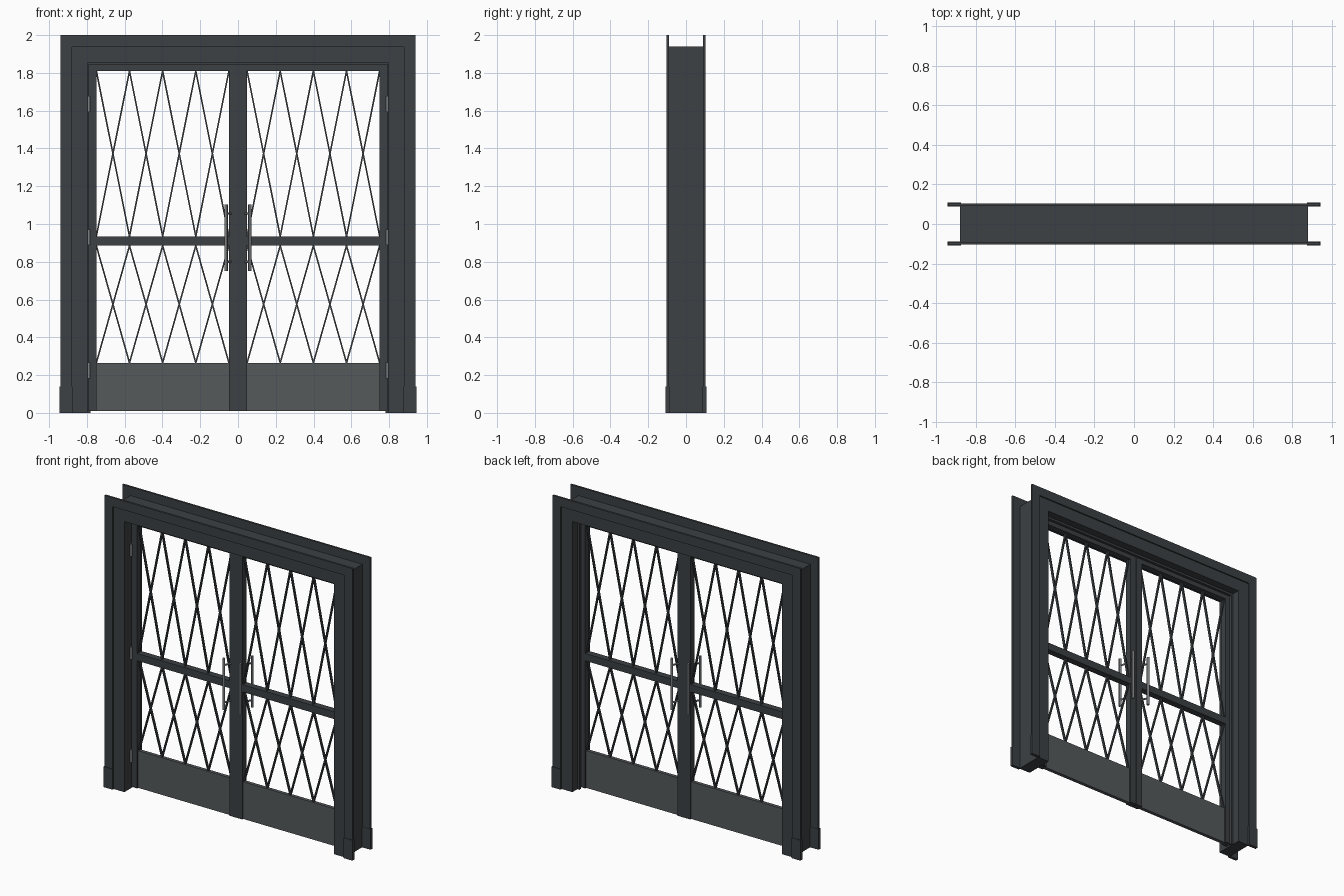
import bpy, bmesh, math
from mathutils import Vector, Matrix

if "Cube" in bpy.data.objects:
    bpy.data.objects.remove(bpy.data.objects["Cube"])


def material(name, rgba):
    m = bpy.data.materials.new(name)
    m.diffuse_color = rgba
    m.use_nodes = True
    m.node_tree.nodes["Principled BSDF"].inputs["Base Color"].default_value = m.diffuse_color
    return m


DARK = material("dark_metal", (0.045, 0.052, 0.056, 1))
STEEL = material("steel", (0.2, 0.21, 0.22, 1))
PANEL = material("kick_panel", (0.09, 0.1, 0.105, 0.65))


def finish(name, bm, mat):
    bmesh.ops.recalc_face_normals(bm, faces=bm.faces)
    me = bpy.data.meshes.new(name)
    bm.to_mesh(me)
    bm.free()
    me.materials.append(mat)
    ob = bpy.data.objects.new(name, me)
    bpy.context.collection.objects.link(ob)
    return ob


def add_box(bm, x, y, z):
    size = (x[1] - x[0], y[1] - y[0], z[1] - z[0])
    mid = Vector((sum(x) / 2, sum(y) / 2, sum(z) / 2))
    bmesh.ops.create_cube(bm, size=1, matrix=Matrix.Translation(mid) @ Matrix.Diagonal((*size, 1)))


def box(name, x, y, z, mat=DARK):
    bm = bmesh.new()
    add_box(bm, x, y, z)
    return finish(name, bm, mat)


def arch(name, inner, outer, z_in, z_out, y):
    # upside-down U profile in the front plane, extruded through the depth
    pts = [(-outer, 0), (-outer, z_out), (outer, z_out), (outer, 0),
           (inner, 0), (inner, z_in), (-inner, z_in), (-inner, 0)]
    bm = bmesh.new()
    f = bm.faces.new([bm.verts.new((px, y[0], pz)) for px, pz in pts])
    r = bmesh.ops.extrude_face_region(bm, geom=[f])
    bmesh.ops.translate(bm, vec=(0, y[1] - y[0], 0),
                        verts=[v for v in r["geom"] if isinstance(v, bmesh.types.BMVert)])
    return finish(name, bm, DARK)


def add_rod(bm, a, b, r, sides=12):
    a, b = Vector(a), Vector(b)
    d = b - a
    m = Matrix.Translation((a + b) / 2) @ d.to_track_quat('Z', 'Y').to_matrix().to_4x4()
    bmesh.ops.create_cone(bm, cap_ends=True, segments=sides, radius1=r, radius2=r,
                          depth=d.length, matrix=m)


def add_bar(bm, x0, z0, x1, z1, width, depth):
    # slanted flat bar in the door plane
    length = math.hypot(x1 - x0, z1 - z0)
    m = (Matrix.Translation(((x0 + x1) / 2, 0, (z0 + z1) / 2))
         @ Matrix.Rotation(math.atan2(x1 - x0, z1 - z0), 4, 'Y')
         @ Matrix.Diagonal((width, depth, length, 1)))
    bmesh.ops.create_cube(bm, size=1, matrix=m)


# door lining and stop
arch("door_frame", 0.795, 0.88, 1.855, 1.94, (-0.095, 0.095))
arch("door_stop", 0.78, 0.797, 1.84, 1.857, (0.024, 0.042))

# casings and plinth blocks on both faces of the wall
for face, s in (("front", -1), ("back", 1)):
    arch(face + "_casing", 0.878, 0.94, 1.938, 2.0, sorted((s * 0.09, s * 0.104)))
    for side, k in (("left", -1), ("right", 1)):
        box(f"{face}_{side}_plinth", sorted((k * 0.876, k * 0.944)),
            sorted((s * 0.088, s * 0.108)), (0, 0.14))

T = (-0.022, 0.022)
LOWER, UPPER = (0.265, 0.885), (0.935, 1.81)
for side, k in (("left", -1), ("right", 1)):
    def span(a, b):
        return sorted((k * a, k * b))

    # leaf stiles and rails
    bm = bmesh.new()
    add_box(bm, span(0.75, 0.792), T, (0.01, 1.848))
    add_box(bm, span(0.001, 0.048), T, (0.01, 1.848))
    for z in ((1.81, 1.848), (0.885, 0.935)):
        add_box(bm, span(0.048, 0.75), T, z)
    finish(side + "_door_leaf", bm, DARK)

    # bottom panel
    box(side + "_kick_panel", span(0.048, 0.75), (-0.012, 0.012), (0.01, 0.265), PANEL)

    # diamond lattice, four crossings per opening
    bm = bmesh.new()
    step = (0.75 - 0.048) / 4
    for z0, z1 in (LOWER, UPPER):
        for i in range(4):
            a, b = k * (0.048 + i * step), k * (0.048 + (i + 1) * step)
            add_bar(bm, a, z0, b, z1, 0.008, 0.016)
            add_bar(bm, b, z0, a, z1, 0.008, 0.016)
    finish(side + "_lattice", bm, DARK)

    # pull handles on both faces
    for face, s in (("front", -1), ("back", 1)):
        bm = bmesh.new()
        add_rod(bm, (k * 0.063, s * 0.065, 0.752), (k * 0.063, s * 0.065, 1.102), 0.009)
        for z in (0.80, 1.055):
            add_rod(bm, (k * 0.063, s * 0.065, z), (k * 0.04, s * 0.02, z), 0.006)
        ob = finish(f"{face}_{side}_handle", bm, STEEL)
        bpy.context.view_layer.objects.active = ob
        ob.select_set(True)
        bpy.ops.object.shade_smooth_by_angle()
        ob.select_set(False)

    # hinges
    bm = bmesh.new()
    for z in (0.225, 0.93, 1.635):
        add_rod(bm, (k * 0.79, -0.028, z - 0.042), (k * 0.79, -0.028, z + 0.042), 0.007)
    finish(side + "_hinges", bm, STEEL)
